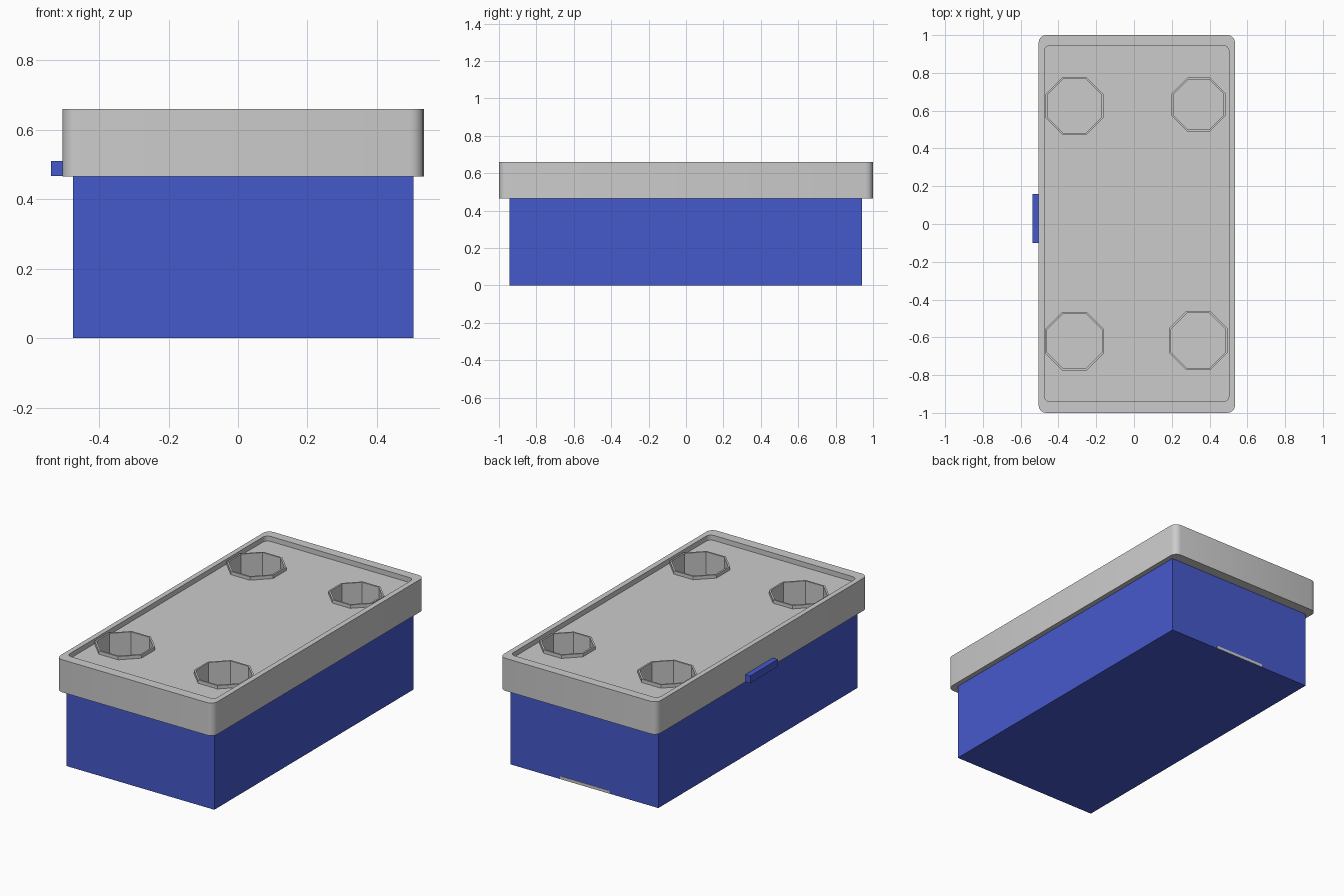
import bpy, bmesh, math

if "Cube" in bpy.data.objects:
    bpy.data.objects.remove(bpy.data.objects["Cube"])


def material(name, rgb):
    m = bpy.data.materials.new(name)
    m.diffuse_color = (*rgb, 1)
    m.use_nodes = True
    m.node_tree.nodes["Principled BSDF"].inputs["Base Color"].default_value = m.diffuse_color
    return m


def add_mesh(name, bm, mat=None):
    bmesh.ops.recalc_face_normals(bm, faces=bm.faces)
    me = bpy.data.meshes.new(name)
    bm.to_mesh(me)
    bm.free()
    ob = bpy.data.objects.new(name, me)
    bpy.context.collection.objects.link(ob)
    if mat:
        me.materials.append(mat)
    return ob


def stack(name, rings, mat=None):
    """Join (outline, z) rings in order and cap both ends."""
    bm = bmesh.new()
    loops = [[bm.verts.new((x, y, z)) for x, y in pts] for pts, z in rings]
    for a, b in zip(loops, loops[1:]):
        n = len(a)
        for i in range(n):
            j = (i + 1) % n
            bm.faces.new((a[i], a[j], b[j], b[i]))
    bm.faces.new(loops[0])
    bm.faces.new(loops[-1])
    return add_mesh(name, bm, mat)


def box(name, x0, x1, y0, y1, z0, z1, mat=None):
    pts = [(x0, y0), (x1, y0), (x1, y1), (x0, y1)]
    return stack(name, [(pts, z0), (pts, z1)], mat)


def rounded_rect(x0, x1, y0, y1, r, seg=4):
    corners = [(x1 - r, y1 - r), (x0 + r, y1 - r), (x0 + r, y0 + r), (x1 - r, y0 + r)]
    return [(cx + r * math.cos((k + i / seg) * math.pi / 2),
             cy + r * math.sin((k + i / seg) * math.pi / 2))
            for k, (cx, cy) in enumerate(corners) for i in range(seg + 1)]


def octagon(cx, cy, apothem):
    r = apothem / math.cos(math.pi / 8)
    return [(cx + r * math.cos((i + 0.5) * math.pi / 4),
             cy + r * math.sin((i + 0.5) * math.pi / 4)) for i in range(8)]


blue = material("blue_plastic", (0.06, 0.10, 0.60))

# Box body, side latch and the small strip low on the back
box("body", -0.475, 0.505, -0.945, 0.94, 0, 0.465, blue)
box("latch", -0.538, -0.49, -0.10, 0.16, 0.466, 0.51, blue)
box("back_strip", -0.152, 0.176, 0.92, 0.942, 0.001, 0.018)

# Lid with a shallow tray in the top
outer = rounded_rect(-0.505, 0.535, -1, 1, 0.04)
inner = rounded_rect(-0.475, 0.503, -0.94, 0.945, 0.03)
lid = stack("lid", [(outer, 0.465), (outer, 0.66), (inner, 0.66), (inner, 0.63)])

# Octagonal cup holders set into the lid
cups = [(-0.315, 0.625, 0.153), (0.342, 0.632, 0.143),
        (-0.315, -0.62, 0.155), (0.34, -0.617, 0.155)]
cutters = []
for i, (cx, cy, a) in enumerate(cups):
    hole = octagon(cx, cy, a - 0.004)
    cutter = stack(f"cup_cutter_{i + 1}", [(hole, 0.475), (hole, 0.7)])
    cutter.hide_render = True
    cutters.append(cutter)
    mod = lid.modifiers.new("cup_hole", "BOOLEAN")
    mod.operation = "DIFFERENCE"
    mod.solver = "EXACT"
    mod.object = cutter
    rim, bore = octagon(cx, cy, a), octagon(cx, cy, a - 0.01)
    stack(f"cup_holder_{i + 1}", [(rim, 0.47), (rim, 0.65), (bore, 0.65), (bore, 0.48)])

# Bake the holes, drop the cutters, smooth the lid corners
bpy.context.view_layer.objects.active = lid
lid.select_set(True)
for mod in list(lid.modifiers):
    bpy.ops.object.modifier_apply(modifier=mod.name)
for c in cutters:
    bpy.data.objects.remove(c)
bpy.ops.object.shade_smooth_by_angle(angle=math.radians(35))
